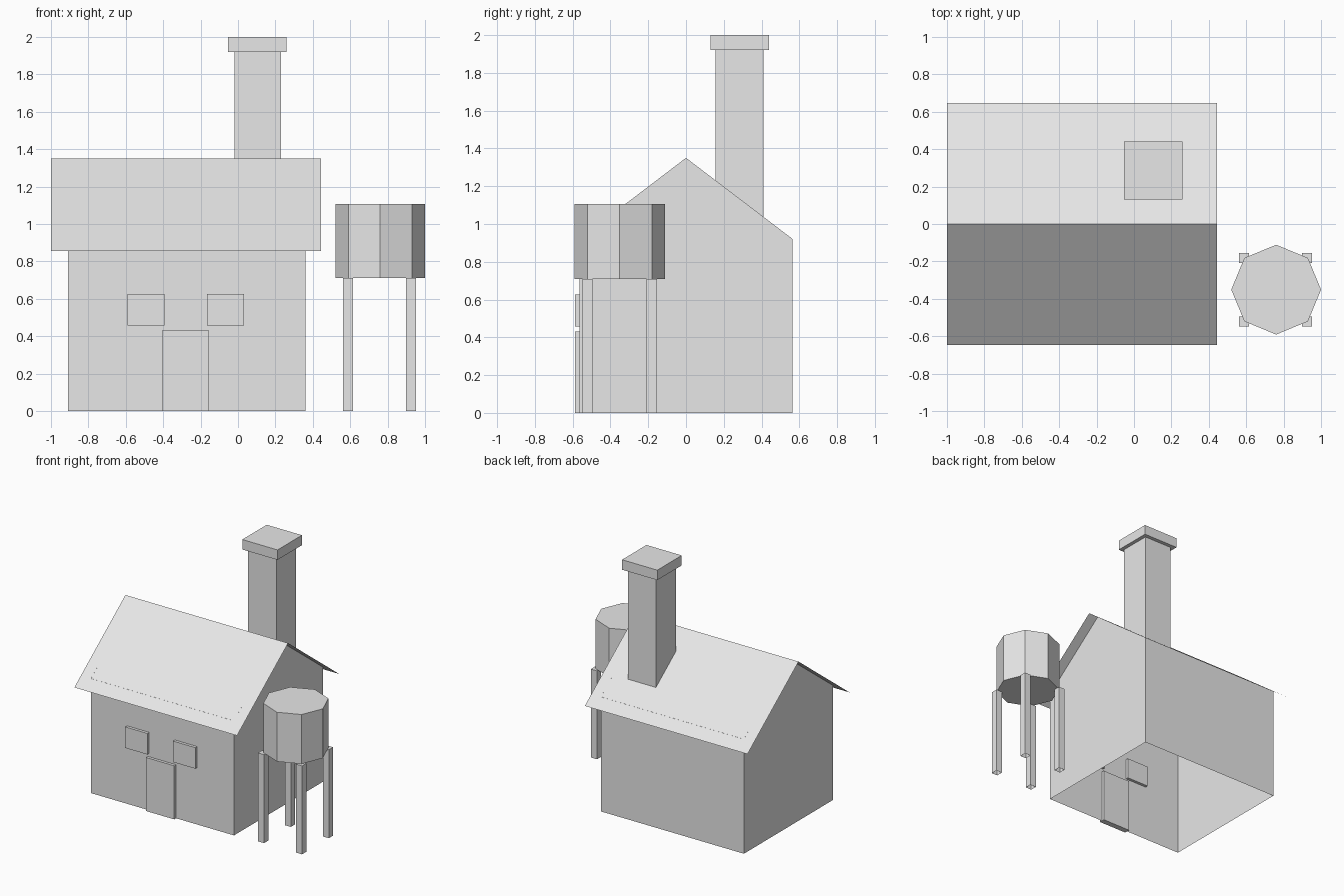
import bpy
import bmesh
from math import tau, cos, sin

cube = bpy.data.objects.get("Cube")
if cube:
    bpy.data.objects.remove(cube, do_unlink=True)

# One plain grey for everything
grey = bpy.data.materials.new("plain grey")
grey.use_nodes = True
grey.diffuse_color = (0.8, 0.8, 0.8, 1)
grey.node_tree.nodes["Principled BSDF"].inputs["Base Color"].default_value = (0.8, 0.8, 0.8, 1)


def finish(name, bm):
    mesh = bpy.data.meshes.new(name)
    bm.to_mesh(mesh)
    bm.free()
    mesh.materials.append(grey)
    obj = bpy.data.objects.new(name, mesh)
    bpy.context.collection.objects.link(obj)
    return obj


def prism(name, outline, offset, bottom=True, top=True):
    """Sweep an outline along an offset; either end may stay open."""
    bm = bmesh.new()
    a = [bm.verts.new(p) for p in outline]
    b = [bm.verts.new([c + d for c, d in zip(p, offset)]) for p in outline]
    for i in range(len(a)):
        j = (i + 1) % len(a)
        bm.faces.new((a[i], a[j], b[j], b[i]))
    if bottom:
        bm.faces.new(a[::-1])
    if top:
        bm.faces.new(b)
    bmesh.ops.recalc_face_normals(bm, faces=bm.faces)
    return finish(name, bm)


def box(name, x0, x1, y0, y1, z0, z1, bottom=True):
    base = [(x0, y0, z0), (x1, y0, z0), (x1, y1, z0), (x0, y1, z0)]
    return prism(name, base, (0, 0, z1 - z0), bottom)


# House walls with gables, open underneath and under the roof
RIDGE, EAVE, HALF = 1.35, 0.92, 0.565
LEFT, RIGHT = -0.91, 0.36
profile = [(-HALF, 0), (HALF, 0), (HALF, EAVE), (0, RIDGE), (-HALF, EAVE)]
walls = prism("house_walls", [(LEFT, y, z) for y, z in profile], (RIGHT - LEFT, 0, 0))
bm = bmesh.new()
bm.from_mesh(walls.data)
bm.normal_update()
opened = [f for f in bm.faces if abs(f.normal.x) < 0.5 and abs(f.normal.z) > 0.5]
bmesh.ops.delete(bm, geom=opened, context="FACES_ONLY")
bm.to_mesh(walls.data)
bm.free()

# Roof: a thin folded sheet overhanging on all sides
bm = bmesh.new()
rows = [[bm.verts.new((x, y, z)) for x in (-1, 0.445)]
        for y, z in ((-0.648, 0.856), (0, RIDGE + 0.001), (0.648, 0.856))]
for lo, hi in zip(rows, rows[1:]):
    bm.faces.new((lo[0], lo[1], hi[1], hi[0]))
finish("roof", bm)

# Chimney and its cap
box("chimney", -0.02, 0.23, 0.157, 0.41, 0.95, 1.92, bottom=False)
box("chimney_cap", -0.053, 0.26, 0.13, 0.44, 1.92, 2)

# Door and windows set through the front wall
box("door", -0.405, -0.155, -0.588, -0.542, 0, 0.43)
for name, x in (("right_window", -0.59), ("left_window", -0.165)):
    box(name, x, x + 0.197, -0.588, -0.542, 0.457, 0.626)

# Eight-sided water tank on four hollow legs
TX, TY = 0.76, -0.351
ring = [(TX + 0.24 * cos(tau * i / 8), TY + 0.24 * sin(tau * i / 8), 0.71) for i in range(8)]
prism("water_tank", ring, (0, 0, 0.396))
for side, sx in (("right", -1), ("left", 1)):
    for end, sy in (("front", -1), ("back", 1)):
        x, y = TX - 0.003 + sx * 0.169, TY + sy * 0.17
        box(f"{end}_{side}_tank_leg", x - 0.027, x + 0.027, y - 0.027, y + 0.027, 0, 0.71, bottom=False)
